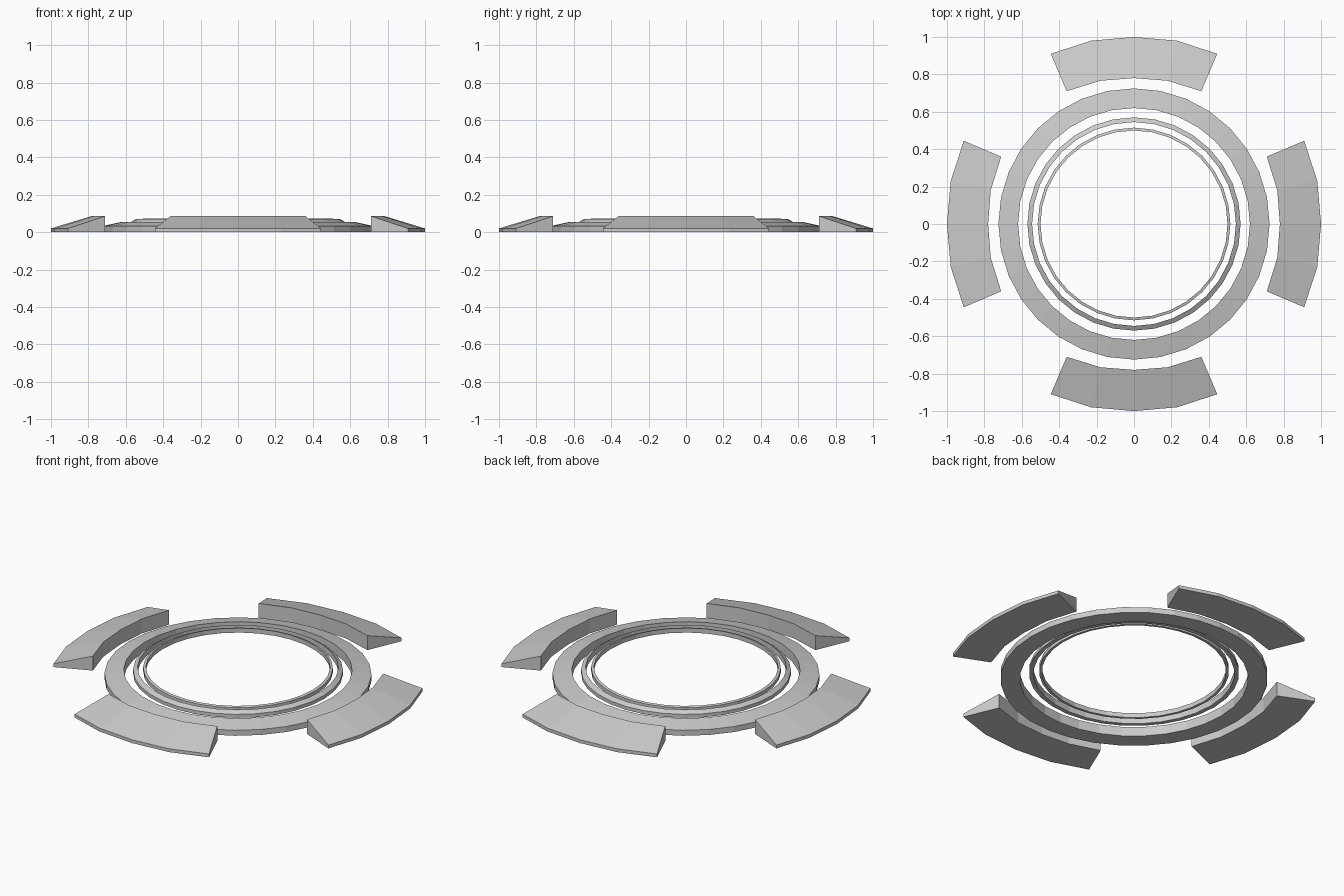
import bpy, bmesh, math
from mathutils import Matrix

if "Cube" in bpy.data.objects:
    bpy.data.objects.remove(bpy.data.objects["Cube"])


def finish(name, bm):
    bmesh.ops.recalc_face_normals(bm, faces=bm.faces)
    me = bpy.data.meshes.new(name)
    bm.to_mesh(me)
    bm.free()
    ob = bpy.data.objects.new(name, me)
    bpy.context.collection.objects.link(ob)
    return ob


def loft(name, sections, closed):
    """Join equal-length cross-sections into a solid."""
    bm = bmesh.new()
    loops = [[bm.verts.new(p) for p in s] for s in sections]
    n, k = len(loops), len(loops[0])
    for i in range(n if closed else n - 1):
        a, b = loops[i], loops[(i + 1) % n]
        for j in range(k):
            bm.faces.new((a[j], b[j], b[(j + 1) % k], a[(j + 1) % k]))
    if not closed:
        bm.faces.new(loops[0])
        bm.faces.new(loops[-1])
    return finish(name, bm)


def ring(name, profile, sides=32):
    sections = []
    for i in range(sides):
        a = 2 * math.pi * i / sides
        sections.append([(r * math.cos(a), r * math.sin(a), z) for r, z in profile])
    return loft(name, sections, True)


# concentric rings: (radius, height) cross-sections
ring("outer_ring", [(0.725, 0), (0.725, 0.033), (0.62, 0.056), (0.62, 0)])
ring("middle_ring", [(0.57, 0.035), (0.57, 0.056), (0.545, 0.072), (0.545, 0.035)])
ring("inner_ring", [(0.515, 0.047), (0.515, 0.07), (0.50, 0.074), (0.50, 0.047)])

# four sloped wedges: outer and inner plan points, repeated every quarter turn
outer = [(-0.445, 0.91), (-0.23, 0.98), (0, 1.0), (0.23, 0.98), (0.445, 0.91)]
inner = [(-0.36, 0.71), (-0.18, 0.766), (0, 0.78), (0.18, 0.766), (0.36, 0.71)]
wedge = [[(ox, oy, 0), (ox, oy, 0.02), (ix, iy, 0.087), (ix, iy, 0)]
         for (ox, oy), (ix, iy) in zip(outer, inner)]
for i, side in enumerate(("back", "left", "front", "right")):
    ob = loft(side + "_wedge", wedge, False)
    ob.data.transform(Matrix.Rotation(i * math.pi / 2, 4, "Z"))
